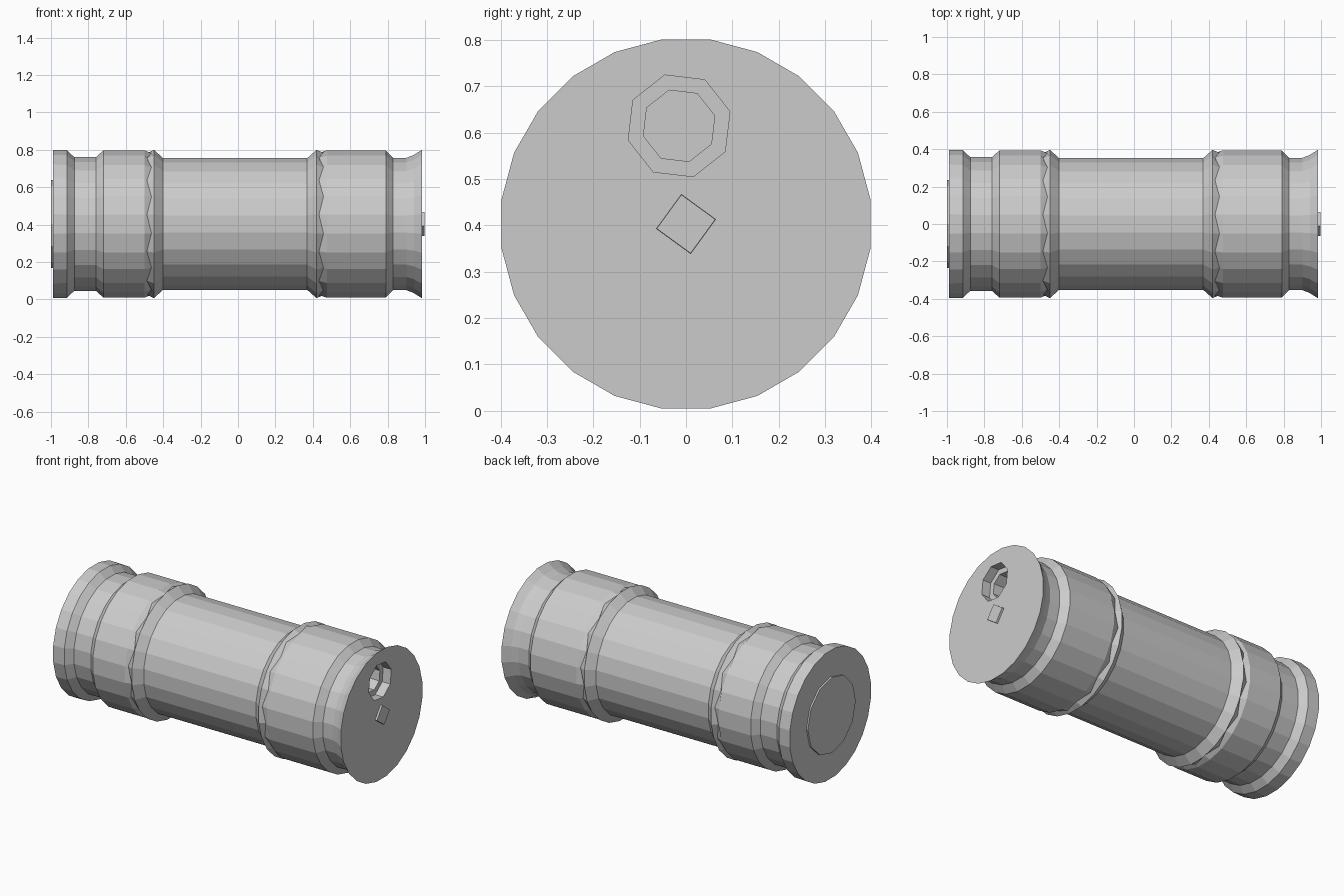
import bpy, bmesh
from math import sin, cos, tau

if "Cube" in bpy.data.objects:
    bpy.data.objects.remove(bpy.data.objects["Cube"])

CZ = 0.403      # height of the barrel axis
SIDES = 24


def lathe(name, profile, sides=SIDES, y=0.0, z=CZ, turn=0.0, zigzag=()):
    """Flat-faced solid of (x, radius) rings around an axis parallel to x."""
    bm = bmesh.new()
    rings = []
    for i, (x, r) in enumerate(profile):
        ring = []
        for k in range(sides):
            a = tau * (k + turn) / sides
            dx = 0.012 * (-1) ** k if i in zigzag else 0.0
            ring.append(bm.verts.new((x + dx, y + r * cos(a), z + r * sin(a))))
        rings.append(ring)
    for a, b in zip(rings, rings[1:]):
        for k in range(sides):
            n = (k + 1) % sides
            bm.faces.new((a[k], a[n], b[n], b[k]))
    bm.faces.new(rings[0])
    bm.faces.new(rings[-1])
    bmesh.ops.recalc_face_normals(bm, faces=bm.faces)
    mesh = bpy.data.meshes.new(name)
    bm.to_mesh(mesh)
    bm.free()
    obj = bpy.data.objects.new(name, mesh)
    bpy.context.collection.objects.link(obj)
    return obj


# Main body: rims, hoops and waist, with a jagged seam in each inner hoop
body_profile = [
    (-0.99, 0.400), (-0.915, 0.398), (-0.875, 0.360), (-0.76, 0.360),
    (-0.72, 0.397), (-0.50, 0.397), (-0.475, 0.382), (-0.45, 0.400),
    (-0.40, 0.355), (0.37, 0.355), (0.42, 0.400), (0.445, 0.384),
    (0.475, 0.397), (0.79, 0.397), (0.83, 0.357), (0.90, 0.357),
    (0.94, 0.372), (0.985, 0.402),
]
body = lathe("barrel_body", body_profile, turn=0.5, zigzag=(6, 11))

# Stepped bung hole in the right end
cutter = lathe("bung_hole_cutter",
               [(0.85, 0.08), (0.93, 0.08), (0.93, 0.114), (1.05, 0.114)],
               sides=8, y=-0.015, z=0.615, turn=0.35)
cutter.hide_render = True
cutter.hide_set(True)
cut = body.modifiers.new("bung_hole", "BOOLEAN")
cut.operation = "DIFFERENCE"
cut.solver = "EXACT"
cut.object = cutter

# Diamond stud on the right end, shallow disc on the left end
lathe("end_stud", [(0.97, 0.066), (0.997, 0.064)], sides=4, turn=0.1)
lathe("end_disc", [(-1.0, 0.235), (-0.98, 0.235)], sides=12)
